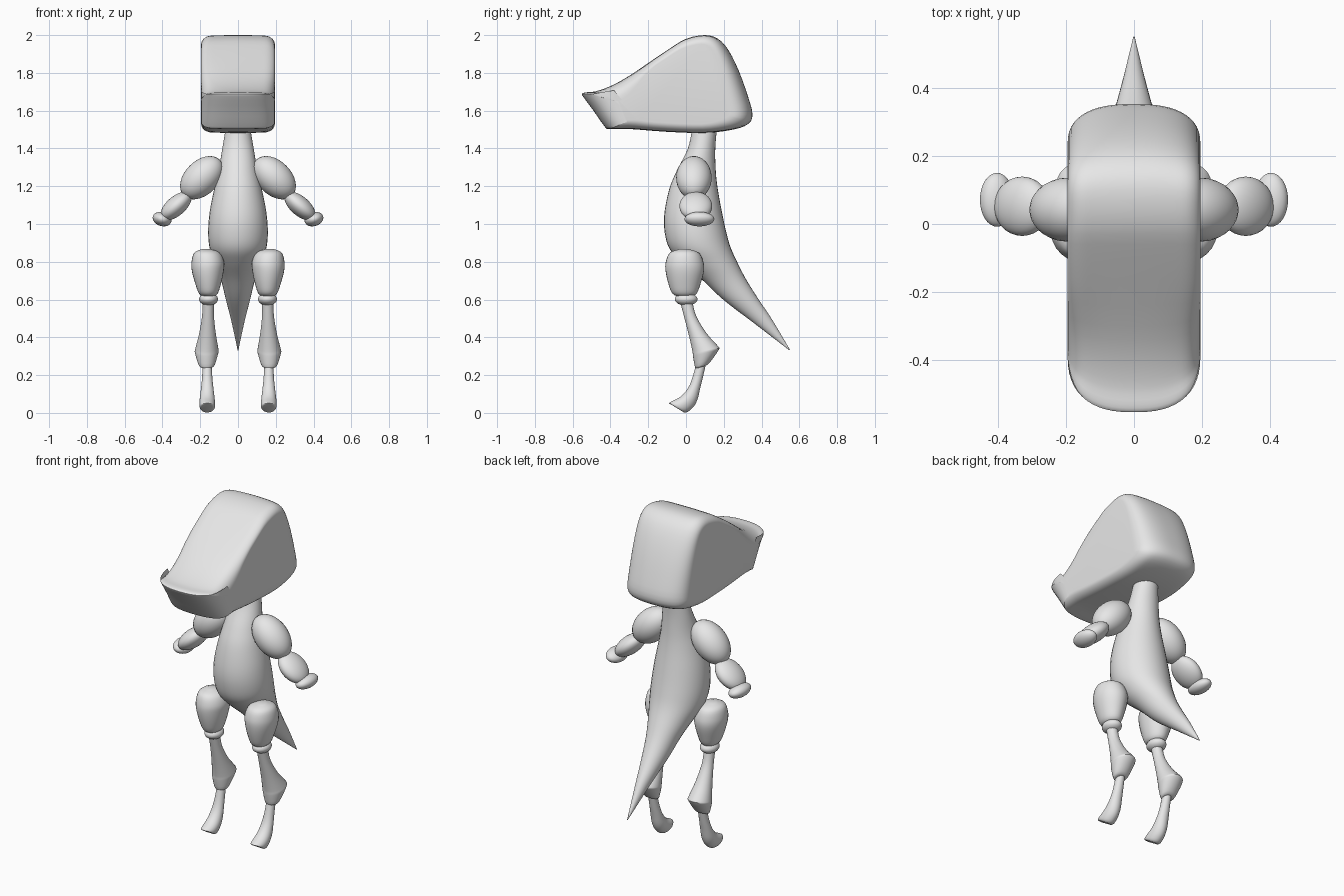
import bpy, bmesh, math
from mathutils import Vector

grey = bpy.data.materials.new("light grey")
grey.diffuse_color = (0.8, 0.8, 0.8, 1)


def finish(name, bm, angle=50):
    bmesh.ops.recalc_face_normals(bm, faces=bm.faces)
    me = bpy.data.meshes.new(name)
    bm.to_mesh(me)
    bm.free()
    ob = bpy.data.objects.new(name, me)
    bpy.context.collection.objects.link(ob)
    me.materials.append(grey)
    bpy.ops.object.select_all(action='DESELECT')
    ob.select_set(True)
    bpy.context.view_layer.objects.active = ob
    bpy.ops.object.shade_smooth_by_angle(angle=math.radians(angle))
    return ob


def smooth_path(pts, steps, closed=False):
    """Catmull-Rom interpolation of tuples."""
    v = [Vector(p) for p in pts]
    n = len(v)
    get = (lambda i: v[i % n]) if closed else (lambda i: v[min(max(i, 0), n - 1)])
    out = []
    for i in range(n if closed else n - 1):
        a, b, c, d = get(i - 1), get(i), get(i + 1), get(i + 2)
        for k in range(steps):
            t = k / steps
            out.append(0.5 * (2 * b + (c - a) * t + (2 * a - 5 * b + 4 * c - d) * t * t
                              + (3 * b - a - 3 * c + d) * t ** 3))
    if not closed:
        out.append(v[-1])
    return out


def skin(bm, rings):
    """Joins equal vertex rings and caps both ends."""
    n = len(rings[0])
    for a, b in zip(rings, rings[1:]):
        for i in range(n):
            j = (i + 1) % n
            bm.faces.new((a[i], a[j], b[j], b[i]))
    bm.faces.new(rings[0])
    bm.faces.new(rings[-1][::-1])


def loft(name, x, sections, steps=4, sides=28):
    """Sections: front y, front z, back y, back z, half width, x shift."""
    bm = bmesh.new()
    s = 1 if x >= 0 else -1
    rings = []
    for fy, fz, by, bz, w, dx in (smooth_path(sections, steps)):
        ring = []
        for i in range(sides):
            a = 2 * math.pi * i / sides
            c = 0.5 + 0.5 * math.cos(a)
            ring.append(bm.verts.new((x + s * dx + w * math.sin(a),
                                      by + (fy - by) * c, bz + (fz - bz) * c)))
        rings.append(ring)
    skin(bm, rings)
    return finish(name, bm)


def ellipsoid(name, centre, radii, tilt=0):
    bm = bmesh.new()
    bmesh.ops.create_uvsphere(bm, u_segments=32, v_segments=16, radius=1)
    ob = finish(name, bm, 80)
    ob.location, ob.scale = centre, radii
    ob.rotation_euler = (0, math.radians(tilt), 0)
    return ob


# Head: side profile swept across the width with rounded plan and edges
HALF = 0.195
outline = [(-0.40, 1.73), (-0.30, 1.785), (-0.10, 1.92), (0.0, 1.98), (0.10, 2.0), (0.17, 1.98),
           (0.225, 1.92), (0.28, 1.81), (0.33, 1.67), (0.352, 1.58), (0.33, 1.53), (0.25, 1.50),
           (0.10, 1.482), (-0.10, 1.488), (-0.30, 1.503), (-0.405, 1.503), (-0.43, 1.515),
           (-0.49, 1.60), (-0.545, 1.675), (-0.55, 1.69), (-0.53, 1.697), (-0.48, 1.702)]
profile = smooth_path(outline, 3, closed=True)
count = len(profile)
bm = bmesh.new()
rings = []
LAYERS = 14
for L in range(-LAYERS, LAYERS + 1):
    x = HALF * math.sin(math.pi / 2 * L / LAYERS)
    u = min(1, abs(x) / HALF)
    ky = 1 - max(0, 1 - u ** 2.5) ** 0.4
    e = min(1, max(0, (abs(x) - 0.14) / 0.055))
    kz = 1 - math.sqrt(max(0, 1 - e * e)) + 0.12 * u * u
    ring = []
    for i, p in enumerate(profile):
        t = profile[(i + 1) % count] - profile[i - 1]
        nz = t.x / max(t.length, 1e-6)
        y, z = p.x, p.y - nz * 0.042 * kz
        if y < -0.2:
            y = -0.2 + (y + 0.2) * (0.35 - 0.17 * ky) / 0.35
        elif y > 0.05:
            y = 0.05 + (y - 0.05) * (0.30 - 0.12 * ky) / 0.30
        ring.append(bm.verts.new((x, y, z)))
    rings.append(ring)
skin(bm, rings)
finish("head", bm, 45)

# Neck, torso and tail in one tapering sweep
loft("body_and_tail", 0, [
    (0.035, 1.52, 0.165, 1.52, 0.063, 0), (0.01, 1.40, 0.155, 1.40, 0.083, 0),
    (-0.05, 1.28, 0.157, 1.29, 0.103, 0), (-0.09, 1.18, 0.166, 1.20, 0.125, 0),
    (-0.115, 1.05, 0.185, 1.09, 0.149, 0), (-0.112, 0.95, 0.21, 0.97, 0.158, 0),
    (-0.085, 0.865, 0.235, 0.88, 0.15, 0), (-0.02, 0.795, 0.275, 0.79, 0.122, 0),
    (0.08, 0.71, 0.322, 0.70, 0.09, 0), (0.20, 0.597, 0.385, 0.60, 0.064, 0),
    (0.36, 0.475, 0.455, 0.495, 0.035, 0), (0.548, 0.331, 0.55, 0.335, 0.002, 0)], 5, 32)

for s, side in ((1, "left"), (-1, "right")):
    # Arm
    ellipsoid(side + "_upper_arm", (s * 0.192, 0.042, 1.245), (0.135, 0.094, 0.09), s * 45)
    ellipsoid(side + "_forearm", (s * 0.328, 0.052, 1.095), (0.10, 0.087, 0.051), s * 41)
    ellipsoid(side + "_hand", (s * 0.402, 0.071, 1.026), (0.051, 0.079, 0.037), s * -18)
    # Thigh
    loft(side + "_thigh", s * 0.158, [
        (-0.03, 0.868, 0.01, 0.868, 0.02, 0.01), (-0.085, 0.848, 0.068, 0.848, 0.067, 0.006),
        (-0.107, 0.80, 0.092, 0.80, 0.086, 0.002), (-0.108, 0.75, 0.095, 0.75, 0.084, 0.002),
        (-0.092, 0.68, 0.076, 0.68, 0.067, 0), (-0.07, 0.63, 0.055, 0.63, 0.048, -0.001),
        (-0.03, 0.613, 0.02, 0.613, 0.02, -0.002)])
    # Knee
    ellipsoid(side + "_knee", (s * 0.156, 0.001, 0.602), (0.05, 0.06, 0.034))
    # Shin with pointed heel joint
    loft(side + "_shin", s * 0.162, [
        (-0.03, 0.585, 0.035, 0.585, 0.03, -0.005), (-0.008, 0.50, 0.055, 0.51, 0.032, -0.003),
        (0.018, 0.40, 0.11, 0.42, 0.046, 0), (0.034, 0.325, 0.168, 0.355, 0.061, 0.003),
        (0.037, 0.30, 0.174, 0.335, 0.062, 0.004), (0.047, 0.245, 0.125, 0.265, 0.043, 0.004),
        (0.055, 0.235, 0.105, 0.25, 0.03, 0.004)], 3)
    # Lower leg and foot
    loft(side + "_foot", s * 0.163, [
        (0.055, 0.265, 0.107, 0.265, 0.024, 0), (0.035, 0.19, 0.09, 0.19, 0.027, 0),
        (0.01, 0.13, 0.075, 0.13, 0.033, 0), (-0.03, 0.085, 0.062, 0.075, 0.039, 0),
        (-0.083, 0.057, 0.042, 0.035, 0.042, 0), (-0.088, 0.05, 0.01, 0.006, 0.039, 0),
        (-0.075, 0.042, -0.01, 0.002, 0.03, 0)], 3)
